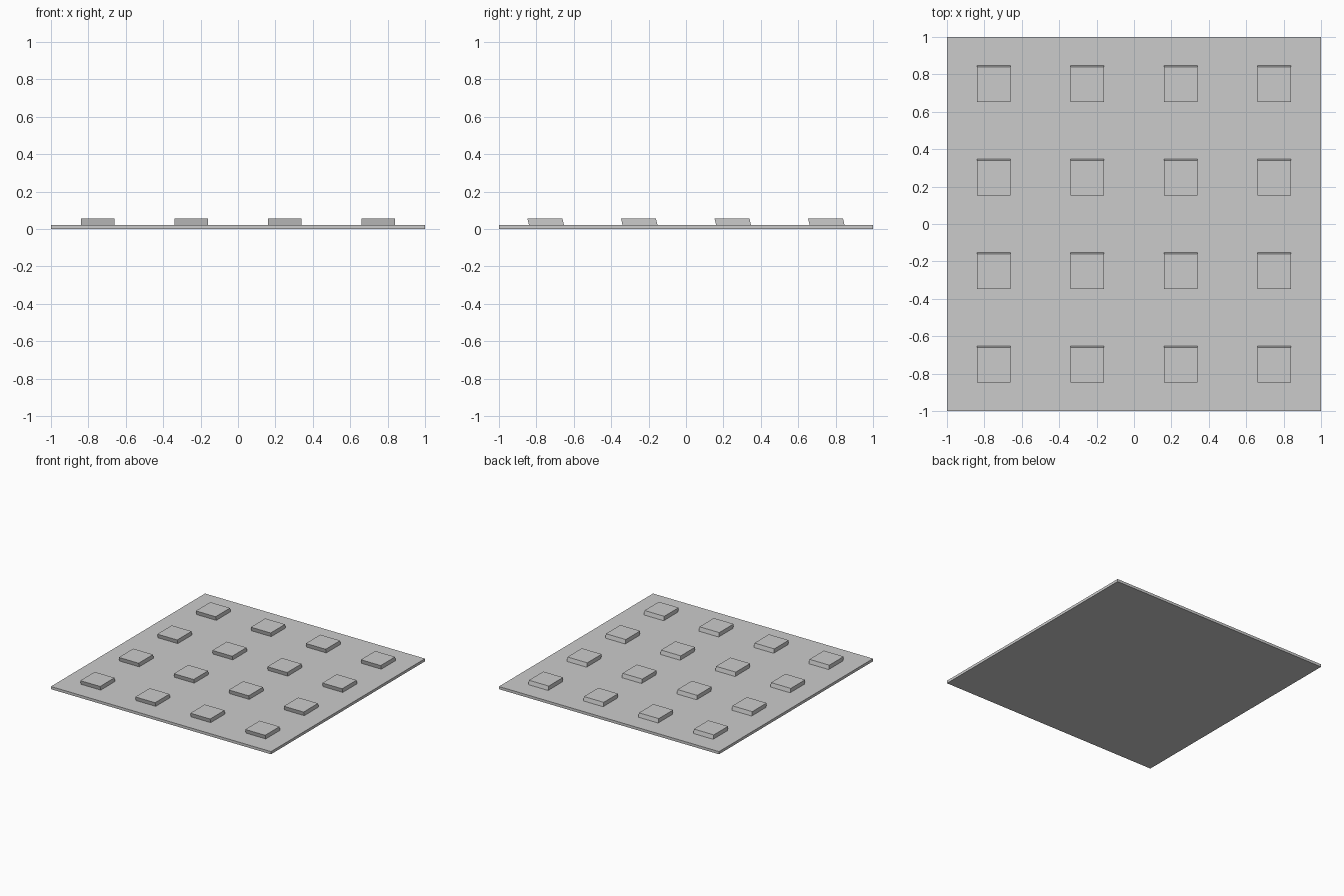
import bpy
import bmesh

cube = bpy.data.objects.get("Cube")
if cube:
    bpy.data.objects.remove(cube, do_unlink=True)

grey = bpy.data.materials.new("plain_grey")
grey.use_nodes = True
grey.diffuse_color = (0.6, 0.6, 0.6, 1)
grey.node_tree.nodes["Principled BSDF"].inputs["Base Color"].default_value = grey.diffuse_color

PLATE_TOP = 0.022
STUD_TOP = 0.055


def box(name, center, size, lean=0.0):
    """Box whose upper face is shifted forward and lower face back by lean."""
    bm = bmesh.new()
    bmesh.ops.create_cube(bm, size=1)
    for v in bm.verts:
        shift = -lean if v.co.z > 0 else lean
        v.co = [c * s for c, s in zip(v.co, size)]
        v.co.y += shift
    mesh = bpy.data.meshes.new(name)
    bm.to_mesh(mesh)
    bm.free()
    mesh.materials.append(grey)
    obj = bpy.data.objects.new(name, mesh)
    obj.location = center
    bpy.context.collection.objects.link(obj)
    return obj


# Thin square base
box("base_plate", (0, 0, PLATE_TOP / 2), (2, 2, PLATE_TOP))

# Four by four grid of raised pads, each leaning slightly forward
height = STUD_TOP - PLATE_TOP
for row in range(4):
    for col in range(4):
        x, y = -0.75 + col / 2, -0.75 + row / 2
        box(f"raised_pad_{row + 1}_{col + 1}",
            (x, y, PLATE_TOP + height / 2), (0.18, 0.187, height), 0.004)
